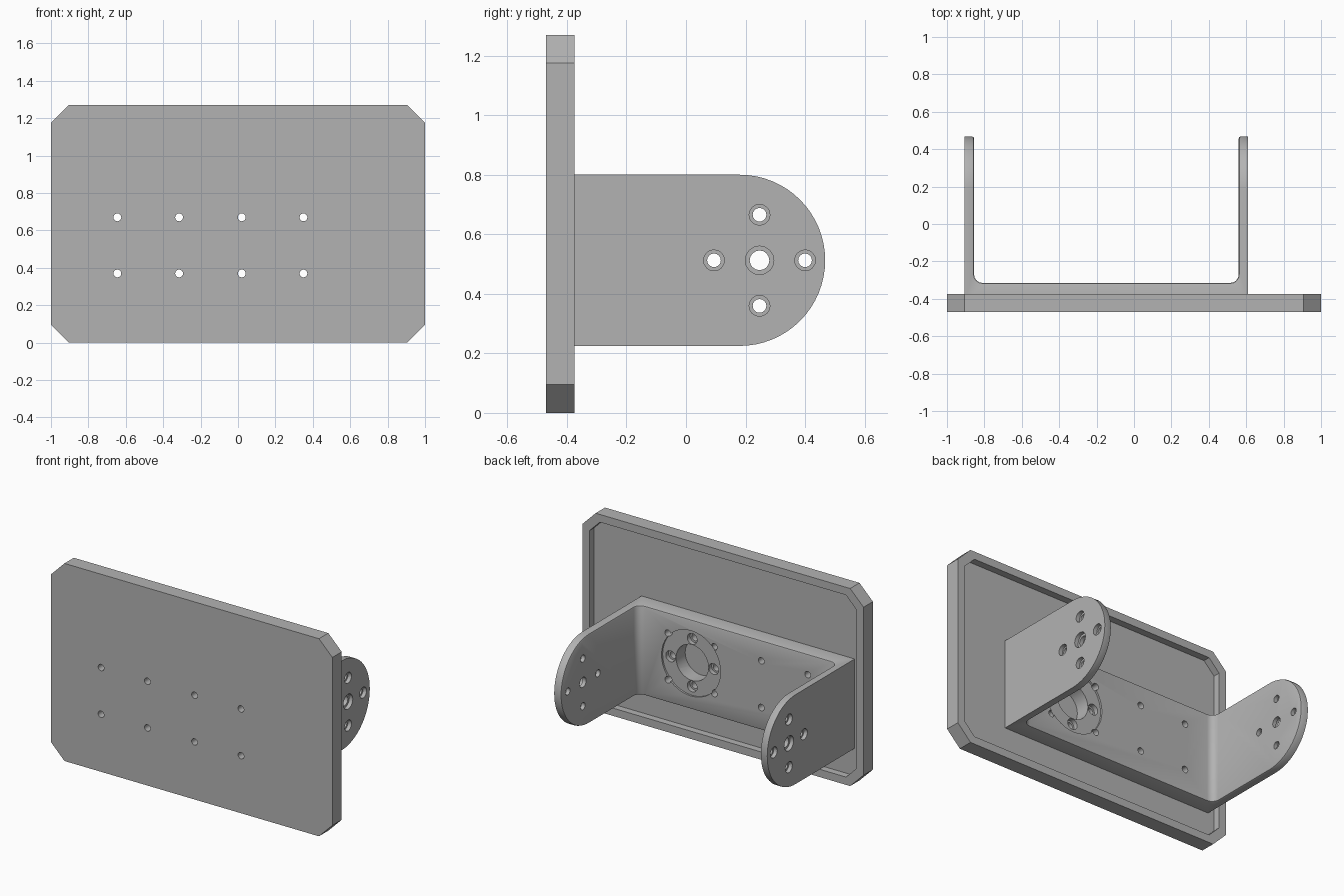
import bpy, bmesh, math
from mathutils import Matrix

cube = bpy.data.objects.get("Cube")
if cube:
    bpy.data.objects.remove(cube, do_unlink=True)

grey = bpy.data.materials.new("plain_grey")
grey.use_nodes = True
GREY = (0.45, 0.45, 0.45, 1)
grey.diffuse_color = GREY
grey.node_tree.nodes["Principled BSDF"].inputs["Base Color"].default_value = GREY

# Maps from profile (u, v, depth) to world axes
ALONG_X = lambda u, v, d: (d, u, v)
ALONG_Y = lambda u, v, d: (u, d, v)
ALONG_Z = lambda u, v, d: (u, v, d)


def prism(name, profile, start, end, axis):
    """Extrude a closed 2D profile along one axis."""
    bm = bmesh.new()
    rings = [[bm.verts.new(axis(u, v, d)) for u, v in profile] for d in (start, end)]
    n = len(profile)
    bm.faces.new(rings[0])
    bm.faces.new(rings[1])
    for i in range(n):
        j = (i + 1) % n
        bm.faces.new((rings[0][i], rings[0][j], rings[1][j], rings[1][i]))
    bmesh.ops.recalc_face_normals(bm, faces=bm.faces)
    mesh = bpy.data.meshes.new(name)
    bm.to_mesh(mesh)
    bm.free()
    obj = bpy.data.objects.new(name, mesh)
    bpy.context.collection.objects.link(obj)
    mesh.materials.append(grey)
    return obj


def arc(u, v, r, start, end, steps):
    return [(u + r * math.cos(math.radians(start + (end - start) * i / steps)),
             v + r * math.sin(math.radians(start + (end - start) * i / steps)))
            for i in range(steps + 1)]


def disc(u, v, r, start, end, axis, sides=16):
    return prism("hole_cutter", arc(u, v, r, 0, 360, sides)[:-1], start, end, axis)


def cut(obj, cutters):
    """Subtract the cutters one after another, then discard them."""
    for c in cutters:
        c.hide_render = True
        mod = obj.modifiers.new("cut", 'BOOLEAN')
        mod.operation, mod.solver, mod.object = 'DIFFERENCE', 'EXACT', c
    bpy.context.view_layer.update()
    graph = bpy.context.evaluated_depsgraph_get()
    mesh = bpy.data.meshes.new_from_object(obj.evaluated_get(graph))
    obj.modifiers.clear()
    obj.data = mesh
    for c in cutters:
        bpy.data.objects.remove(c, do_unlink=True)


def octagon(x, z0, z1, c):
    """Rectangle with chamfered corners."""
    return [(-x + c, z0), (x - c, z0), (x, z0 + c), (x, z1 - c),
            (x - c, z1), (-x + c, z1), (-x, z1 - c), (-x, z0 + c)]


FRONT, FLOOR, BACK = -0.47, -0.42, -0.375
WEB = -0.315
LEFT, RIGHT, WALL = 0.61, -0.905, 0.05
MID_Z, HALF = 0.5125, 0.2875


def screw_holes():
    return [disc(x, z, 0.021, -0.6, -0.2, ALONG_Y)
            for x in (-0.645, -0.315, 0.02, 0.35) for z in (0.37, 0.67)]


# Backing plate with a shallow tray on its rear
plate = prism("mounting_plate", octagon(1, 0, 1.27, 0.095), FRONT, BACK, ALONG_Y)
tray = prism("tray_cutter", octagon(0.95, 0.05, 1.22, 0.075), FLOOR, 0, ALONG_Y)
cut(plate, [tray] + screw_holes())

# U-shaped bracket: rounded side outline with the middle cut out
outline = [(FLOOR, MID_Z - HALF)] + arc(0.18, MID_Z, HALF, -90, 90, 32) + [(FLOOR, MID_Z + HALF)]
bracket = prism("bracket", outline, RIGHT, LEFT, ALONG_X)
R = 0.045
a, b = RIGHT + WALL, LEFT - WALL
inside = ([(b, 1), (a, 1)] + arc(a + R, WEB + R, R, 180, 270, 4)
          + arc(b - R, WEB + R, R, 270, 360, 4))
cut(bracket, [prism("inside_cutter", inside, -0.5, 2, ALONG_Z)])

# Soften the inner rim of the bracket
bm = bmesh.new()
bm.from_mesh(bracket.data)
bmesh.ops.remove_doubles(bm, verts=bm.verts, dist=1e-5)
rim = []
for e in bm.edges:
    p = (e.verts[0].co + e.verts[1].co) / 2
    inner = a - 0.001 < p.x < b + 0.001 and p.y > WEB - 0.001
    if inner and len(e.link_faces) == 2 and e.calc_face_angle_signed() > 1:
        rim.append(e)
bmesh.ops.bevel(bm, geom=rim, offset=0.01, segments=2, profile=0.5, affect='EDGES')
bm.to_mesh(bracket.data)
bm.free()

# Pivot hole pattern: one large hole and four around it
PATTERN = [(0, 0, 0.033, 0.048)] + [
    (0.153 * dx, 0.153 * dy, 0.023, 0.035) for dx, dy in ((1, 0), (0, 1), (-1, 0), (0, -1))]
cutters = screw_holes()
for u, v, bore, wide in PATTERN:
    cutters.append(disc(0.247 + u, MID_Z + v, bore, -1.2, 1.2, ALONG_X))
    for x in (LEFT - 0.025, RIGHT - 0.1):
        cutters.append(disc(0.247 + u, MID_Z + v, wide, x, x + 0.125, ALONG_X))

# Round seat in the web with a deep pocket and four stepped holes
SEAT_X, SEAT_Z = 0.185, 0.52
cutters.append(disc(SEAT_X, SEAT_Z, 0.21, WEB - 0.012, 0, ALONG_Y, 40))
cutters.append(disc(SEAT_X, SEAT_Z, 0.115, -0.6, 0, ALONG_Y, 32))
for u, v, bore, wide in PATTERN[1:]:
    cutters.append(disc(SEAT_X + u, SEAT_Z + v, bore, -0.6, 0, ALONG_Y))
    cutters.append(disc(SEAT_X + u, SEAT_Z + v, wide, WEB - 0.04, 0, ALONG_Y))
cut(bracket, cutters)

# Smooth the rounded parts, keep edges sharp
for obj in (plate, bracket):
    bpy.ops.object.select_all(action='DESELECT')
    obj.select_set(True)
    bpy.context.view_layer.objects.active = obj
    bpy.ops.object.shade_smooth_by_angle(angle=math.radians(30))
